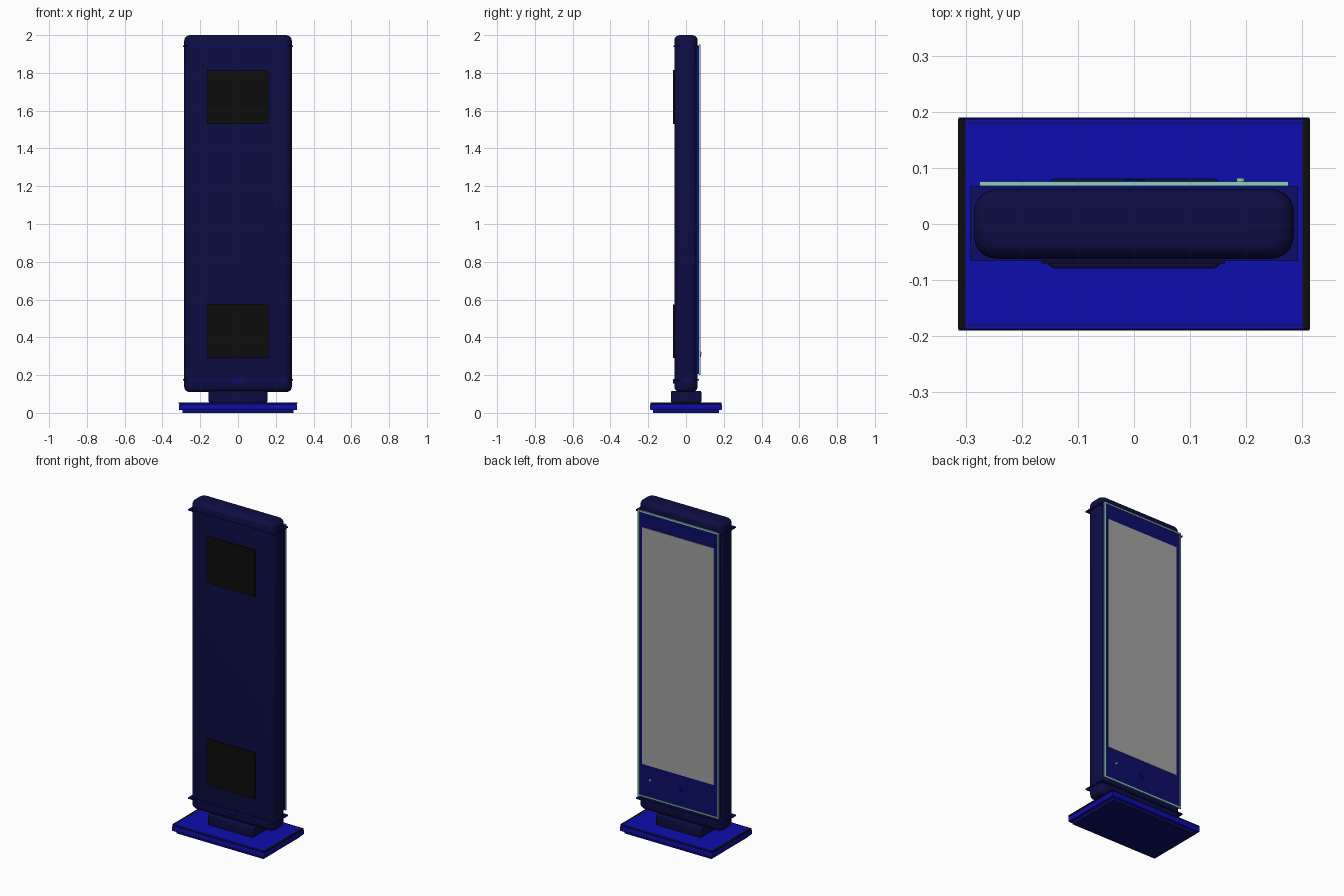
import bpy
import bmesh
from mathutils import Vector

cube = bpy.data.objects.get("Cube")
if cube:
    bpy.data.objects.remove(cube, do_unlink=True)


def material(name, rgb):
    m = bpy.data.materials.new(name)
    m.use_nodes = True
    m.diffuse_color = (*rgb, 1)
    m.node_tree.nodes["Principled BSDF"].inputs["Base Color"].default_value = (*rgb, 1)
    return m


NAVY = material("dark navy", (0.004, 0.004, 0.055))
BLUE = material("bright blue", (0.004, 0.004, 0.42))
MID = material("deep blue", (0.004, 0.004, 0.14))
BLACK = material("black", (0.004, 0.004, 0.004))
GREY = material("screen grey", (0.36, 0.36, 0.36))
TEAL = material("glass edge", (0.28, 0.62, 0.55))


def box(name, x, y, z, mat, upright=0, rim=0, segments=5):
    """Box from (min, max) ranges; round its upright edges, then its top and bottom rims."""
    bm = bmesh.new()
    bmesh.ops.create_cube(bm, size=1)
    for v in bm.verts:
        v.co = Vector(r[0] if c < 0 else r[1] for c, r in zip(v.co, (x, y, z)))
    if upright:
        edges = [e for e in bm.edges if abs(e.verts[0].co.z - e.verts[1].co.z) > 1e-4]
        bmesh.ops.bevel(bm, geom=edges, offset=upright, segments=segments,
                        profile=0.5, affect='EDGES')
    if rim:
        edges = [e for e in bm.edges if abs(e.verts[0].co.z - e.verts[1].co.z) < 1e-5
                 and abs(e.calc_face_angle(0)) > 1]
        bmesh.ops.bevel(bm, geom=edges, offset=rim, segments=segments,
                        profile=0.5, affect='EDGES')
    mesh = bpy.data.meshes.new(name)
    bm.to_mesh(mesh)
    bm.free()
    return finish(mesh, name, mat, upright or rim)


def finish(mesh, name, mat, smooth):
    ob = bpy.data.objects.new(name, mesh)
    bpy.context.collection.objects.link(ob)
    mesh.materials.append(mat)
    if smooth:
        bpy.ops.object.select_all(action='DESELECT')
        ob.select_set(True)
        bpy.context.view_layer.objects.active = ob
        bpy.ops.object.shade_smooth_by_angle(angle=0.6)
    return ob


def disc(name, x, y, z, radius, depth, mat):
    """Round button whose axis points along y."""
    bpy.ops.mesh.primitive_cylinder_add(vertices=24, radius=radius, depth=depth,
                                        location=(x, y, z), rotation=(1.5708, 0, 0))
    ob = bpy.context.object
    ob.name = name
    ob.data.materials.append(mat)


# Base plate with a recessed foot, dark top seam and end strips
box("base_foot", (-0.295, 0.295), (-0.175, 0.175), (0, 0.02), MID)
box("base_plate", (-0.313, 0.313), (-0.19, 0.19), (0.015, 0.046), BLUE, rim=0.004, segments=2)
box("base_seam", (-0.313, 0.313), (-0.188, 0.188), (0.046, 0.051), BLACK)
box("base_top", (-0.3, 0.3), (-0.187, 0.187), (0.05, 0.055), BLUE)
for side, name in ((-1, "right"), (1, "left")):
    ends = sorted((side * 0.3, side * 0.314))
    box("base_end_strip_" + name, ends, (-0.187, 0.187), (0.05, 0.055), BLACK)
for y, name in ((-0.18, "front"), (0.18, "back")):
    box("base_groove_" + name, (-0.3, 0.3), (y - 0.001, y + 0.001), (0.054, 0.0555), NAVY)

# Neck joining base and body
box("neck", (-0.155, 0.155), (-0.079, 0.081), (0.054, 0.116), NAVY, upright=0.014, rim=0.006, segments=3)

# Body slab with rounded edges
box("body", (-0.285, 0.285), (-0.062, 0.062), (0.11, 2.0), NAVY, upright=0.04, rim=0.03)

# Thin bands around the body
for z, name in ((0.175, "lower"), (1.94, "upper")):
    box(name + "_band", (-0.292, 0.292), (-0.066, 0.068), (z - 0.004, z + 0.004), MID)
box("front_latch", (-0.03, 0.03), (-0.069, -0.05), (0.156, 0.178), MID)

# Square speaker panels on the front
for z, name in ((0.29, "lower"), (1.53, "upper")):
    box(name + "_front_panel", (-0.165, 0.162), (-0.07, -0.05), (z, z + 0.284), BLACK)

# Display on the back: backing, glass rim, screen
W, BOTTOM, TOP, RIM = 0.275, 0.2, 1.95, 0.009
box("display_backing", (-W + 0.005, W - 0.005), (0.05, 0.072), (BOTTOM + 0.005, TOP - 0.005), MID)
for side, name in ((-1, "right"), (1, "left")):
    box("glass_rim_" + name, sorted((side * W, side * (W - RIM))), (0.068, 0.076), (BOTTOM, TOP), TEAL)
for z, name in ((BOTTOM, "bottom"), (TOP - RIM, "top")):
    box("glass_rim_" + name, (-W, W), (0.068, 0.076), (z, z + RIM), TEAL)
box("screen", (-0.243, 0.247), (0.07, 0.0745), (0.4, 1.85), GREY)

# Controls below the screen
disc("home_button", 0, 0.074, 0.31, 0.02, 0.008, BLUE)
disc("home_button_cap", 0, 0.076, 0.31, 0.015, 0.008, MID)
disc("indicator", 0.19, 0.077, 0.315, 0.007, 0.01, TEAL)
